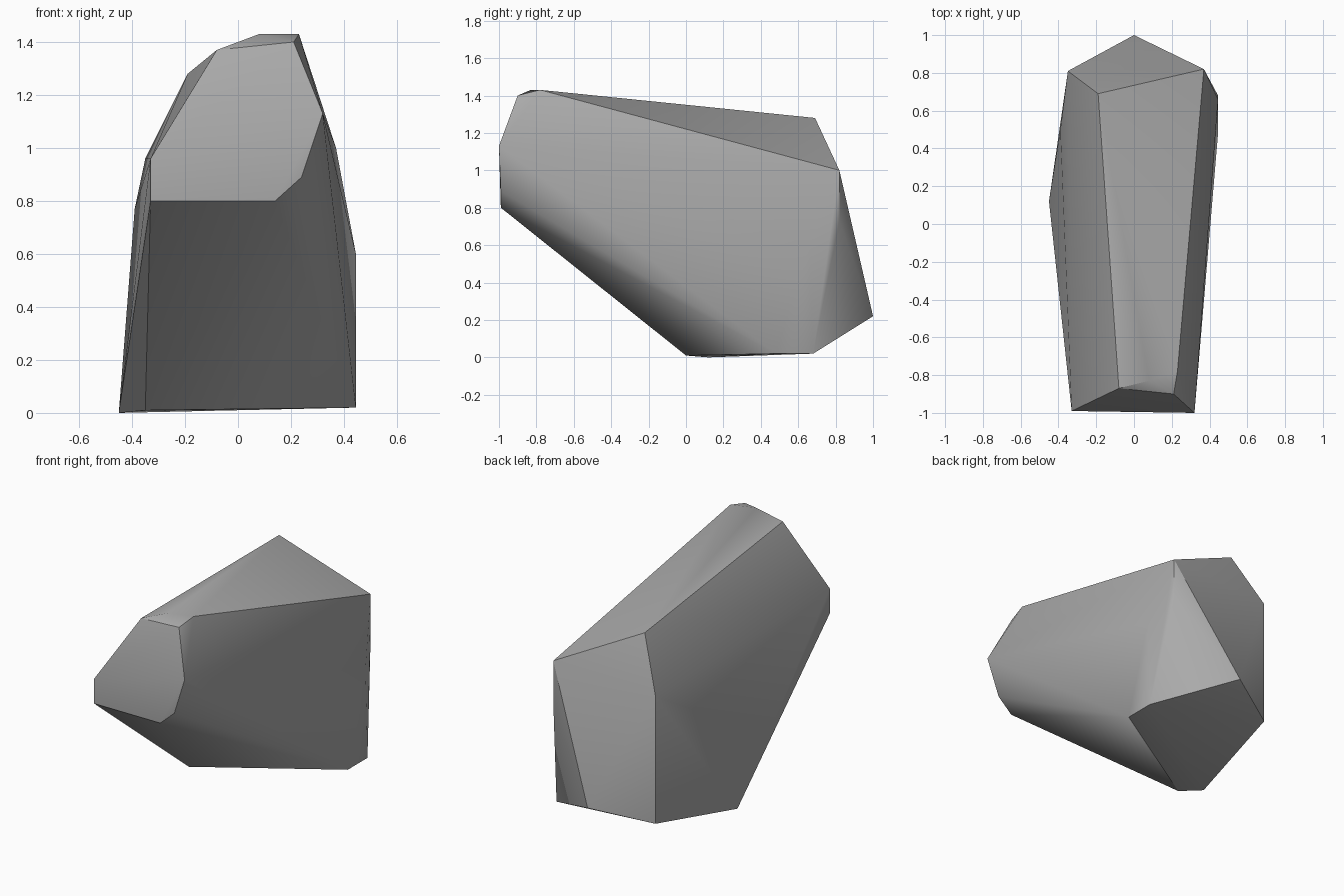
import bpy
import bmesh
from math import radians

# Remove the default object
default_cube = bpy.data.objects.get("Cube")
if default_cube:
    bpy.data.objects.remove(default_cube, do_unlink=True)


def make_material(name, colour):
    material = bpy.data.materials.new(name)
    material.use_nodes = True
    material.diffuse_color = colour
    shader = material.node_tree.nodes["Principled BSDF"]
    shader.inputs["Base Color"].default_value = colour
    shader.inputs["Roughness"].default_value = 0.9
    return material


def hull_object(name, corners, material):
    """Wrap a convex skin around the corners and smooth its shallow edges."""
    bm = bmesh.new()
    for corner in corners:
        bm.verts.new(corner)
    hull = bmesh.ops.convex_hull(bm, input=bm.verts[:])
    loose = [v for v in bm.verts if not v.link_faces]
    bmesh.ops.delete(bm, geom=loose, context="VERTS")
    bmesh.ops.recalc_face_normals(bm, faces=bm.faces[:])
    mesh = bpy.data.meshes.new(name)
    bm.to_mesh(mesh)
    bm.free()
    mesh.materials.append(material)
    obj = bpy.data.objects.new(name, mesh)
    bpy.context.collection.objects.link(obj)
    bpy.ops.object.select_all(action="DESELECT")
    obj.select_set(True)
    bpy.context.view_layer.objects.active = obj
    bpy.ops.object.shade_smooth_by_angle(angle=radians(30))
    return obj


# Blunt front face, from lower right round to the upper right
front_face = [
    (-.33, -.99, .96), (-.33, -.99, .8), (.14, -.99, .8),
    (.24, -.99, .89), (.32, -1, 1.13), (.21, -.9, 1.4),
    (-.08, -.87, 1.37),
]
# Chipped tip above the front face
tip = [(.08, -.83, 1.43), (.23, -.78, 1.43)]
# Top ridge and steep back corners
back = [
    (-.19, .69, 1.28), (.37, .82, 1), (.37, .82, .73),
    (-.35, .81, .96), (-.35, .81, .14), (0, 1, .22),
]
# Bulging flanks
flanks = [(.445, .66, .6), (-.39, .5, .77)]
# Sloping foot
foot = [
    (.445, .68, .02), (.445, .48, .02),
    (-.45, .12, 0), (-.35, 0, .01),
]

stone = make_material("stone grey", (.4, .4, .4, 1))
hull_object("boulder", front_face + tip + back + flanks + foot, stone)
